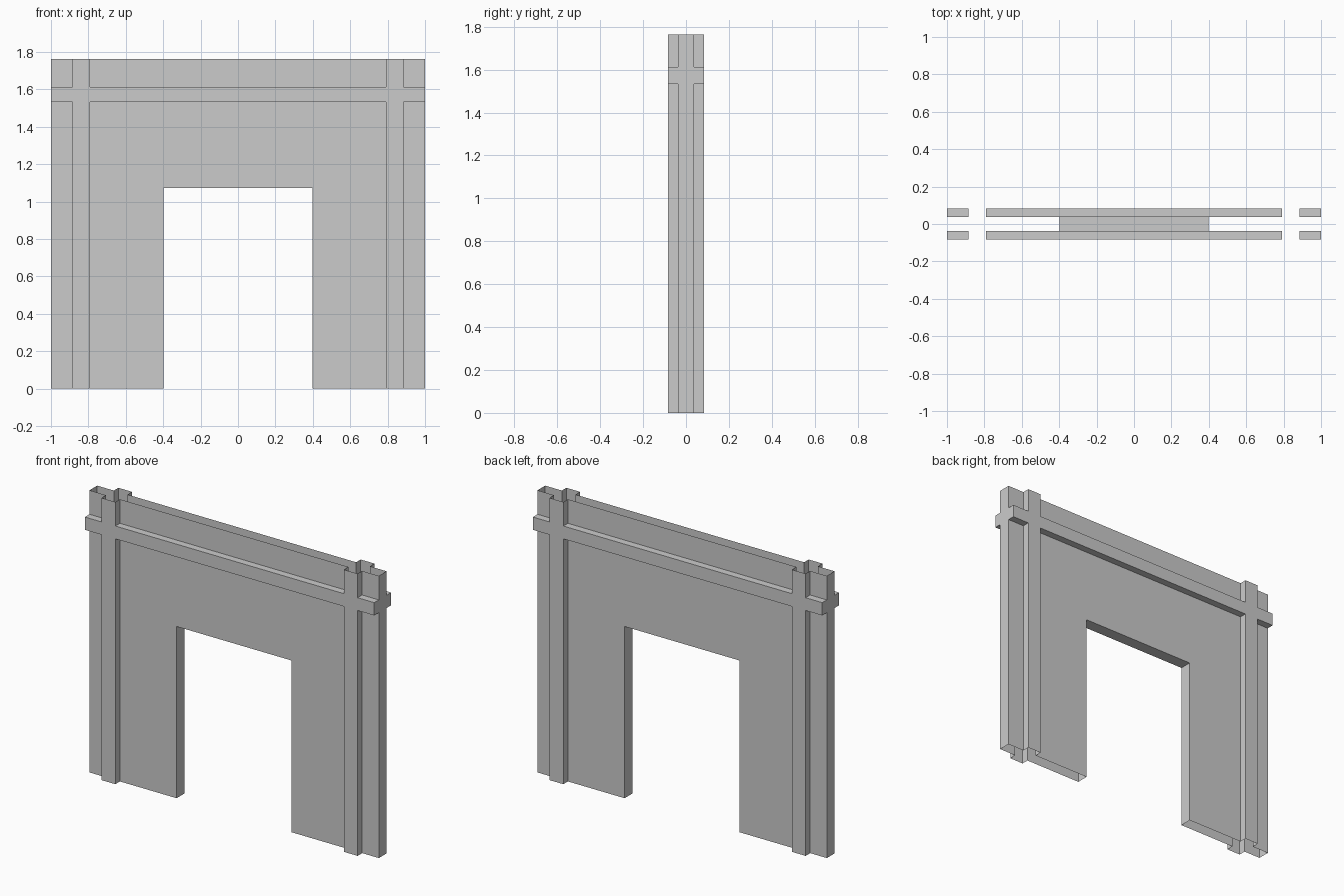
import bpy, bmesh, math
from mathutils import Vector

if "Cube" in bpy.data.objects:
    bpy.data.objects.remove(bpy.data.objects["Cube"])

# Grid lines of the wall: door, posts, beam, and the raised trim layers
XS = [-1, -0.885, -0.79, -0.398, 0.398, 0.79, 0.885, 1]
YS = [-0.083, -0.038, 0.038, 0.083]
ZS = [0, 1.073, 1.533, 1.613, 1.763]
GRID = (XS, YS, ZS)


def filled(c):
    """True where a grid cell is solid."""
    if any(i < 0 or i >= len(g) - 1 for i, g in zip(c, GRID)):
        return False
    i, j, k = c
    if i == 3 and k == 0:              # doorway
        return False
    post, beam = i in (1, 5), k == 2
    return j == 1 or post or beam      # core wall, or raised trim


def add_face(bm, c, axis, side):
    """Outer face of a cell on one side of an axis."""
    u, v = (axis + 1) % 3, (axis + 2) % 3
    verts = []
    for du, dv in ((0, 0), (1, 0), (1, 1), (0, 1)):
        p = Vector()
        p[axis] = GRID[axis][c[axis] + side]
        p[u] = GRID[u][c[u] + du]
        p[v] = GRID[v][c[v] + dv]
        verts.append(bm.verts.new(p))
    bm.faces.new(verts if side else verts[::-1])


bm = bmesh.new()
for i in range(len(XS) - 1):
    for j in range(len(YS) - 1):
        for k in range(len(ZS) - 1):
            c = (i, j, k)
            if not filled(c):
                continue
            for axis in range(3):
                for side in (0, 1):
                    n = list(c)
                    n[axis] += 2 * side - 1
                    # the shell stays open at its very top and bottom
                    open_end = axis == 2 and not 0 <= n[2] < len(ZS) - 1
                    if not filled(n) and not open_end:
                        add_face(bm, c, axis, side)

# Weld, then merge coplanar cells into clean flat faces
bmesh.ops.remove_doubles(bm, verts=bm.verts, dist=1e-4)
bmesh.ops.dissolve_limit(bm, angle_limit=math.radians(1), verts=bm.verts, edges=bm.edges)

mesh = bpy.data.meshes.new("doorway_wall")
bm.to_mesh(mesh)
bm.free()
wall = bpy.data.objects.new("doorway_wall", mesh)
bpy.context.collection.objects.link(wall)
